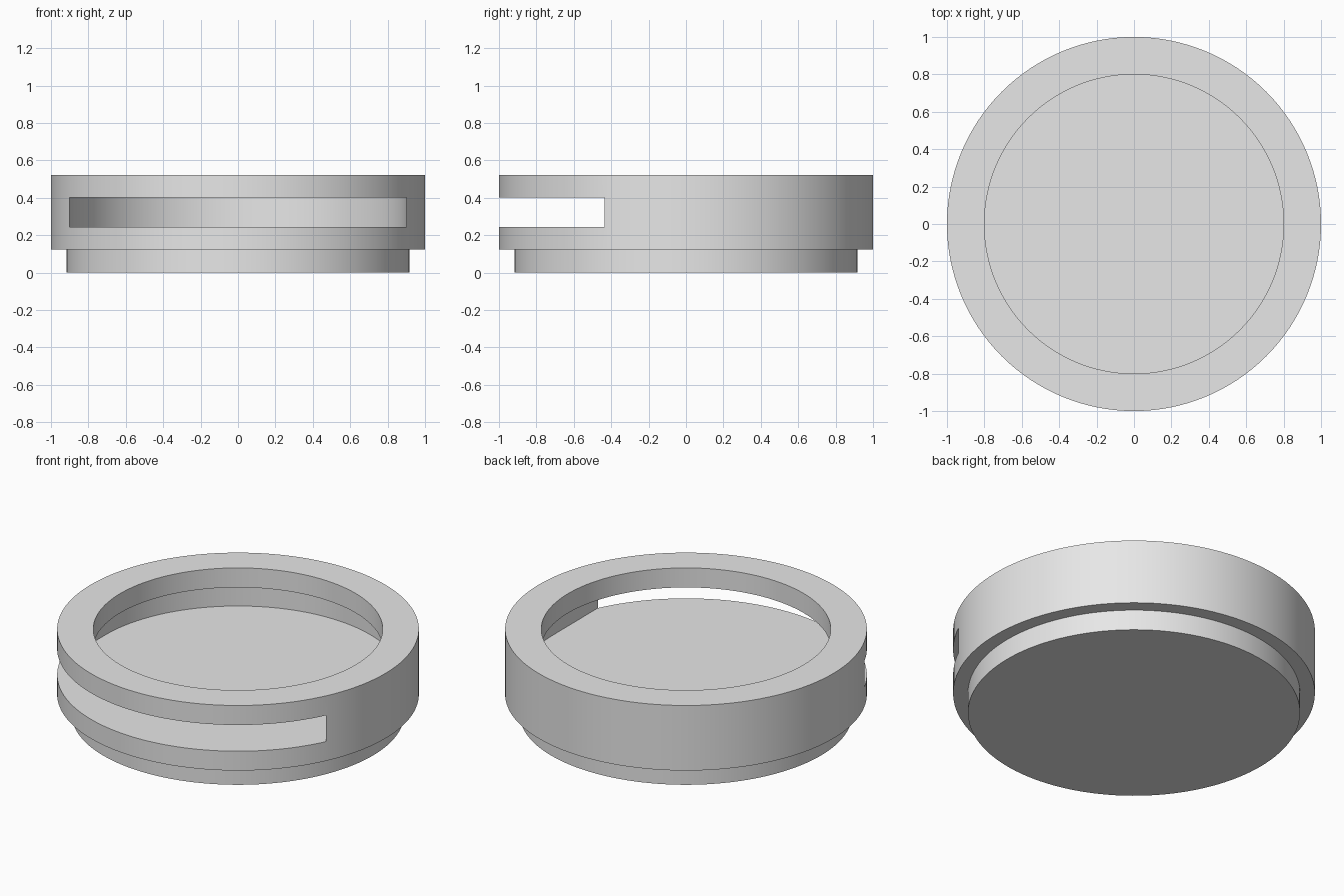
import bpy, bmesh, math

cube = bpy.data.objects.get("Cube")
if cube:
    bpy.data.objects.remove(cube, do_unlink=True)

SEGMENTS = 128
STEP_Z, FLOOR_Z, LIP_Z, TOP_Z = 0.125, 0.243, 0.403, 0.522
BASE_R, OUTER_R, POCKET_R, OPENING_R = 0.918, 1.0, 0.9, 0.8

grey = bpy.data.materials.new("plain grey")
grey.use_nodes = True
grey.diffuse_color = (0.8, 0.8, 0.8, 1)
grey.node_tree.nodes["Principled BSDF"].inputs["Base Color"].default_value = (0.8, 0.8, 0.8, 1)


def make_object(name, bm):
    bmesh.ops.recalc_face_normals(bm, faces=bm.faces)
    mesh = bpy.data.meshes.new(name)
    bm.to_mesh(mesh)
    bm.free()
    mesh.materials.append(grey)
    obj = bpy.data.objects.new(name, mesh)
    bpy.context.collection.objects.link(obj)
    return obj


def lathe(name, profile):
    """Closed solid from rings of (radius, height), capped at both ends."""
    bm = bmesh.new()
    angles = [2 * math.pi * i / SEGMENTS for i in range(SEGMENTS)]
    rings = [[bm.verts.new((r * math.cos(a), r * math.sin(a), z)) for a in angles]
             for r, z in profile]
    for low, high in zip(rings, rings[1:]):
        for i in range(SEGMENTS):
            j = (i + 1) % SEGMENTS
            bm.faces.new((low[i], low[j], high[j], high[i]))
    bm.faces.new(rings[0])
    bm.faces.new(rings[-1])
    return make_object(name, bm)


# Stepped round body with the top opening sunk part-way into the pocket
sunk_z = (FLOOR_Z + LIP_Z) / 2
body = lathe("round_holder", [
    (BASE_R, 0), (BASE_R, STEP_Z), (OUTER_R, STEP_Z), (OUTER_R, TOP_Z),
    (OPENING_R, TOP_Z), (OPENING_R, sunk_z)])

# Pocket cutter: half round at the back, straight sides out through the front
bm = bmesh.new()
half = SEGMENTS // 2
outline = [(POCKET_R * math.cos(math.pi * i / half), POCKET_R * math.sin(math.pi * i / half))
           for i in range(half + 1)]
outline += [(-POCKET_R, -1.2), (POCKET_R, -1.2)]
face = bm.faces.new([bm.verts.new((x, y, FLOOR_Z)) for x, y in outline])
extruded = bmesh.ops.extrude_face_region(bm, geom=[face])["geom"]
bmesh.ops.translate(bm, vec=(0, 0, LIP_Z - FLOOR_Z),
                    verts=[v for v in extruded if isinstance(v, bmesh.types.BMVert)])
cutter = make_object("pocket_cutter", bm)
cutter.hide_render = True

# Cut the slot and pocket
cut = body.modifiers.new("pocket", "BOOLEAN")
cut.operation = "DIFFERENCE"
cut.solver = "EXACT"
cut.object = cutter
bpy.ops.object.select_all(action="DESELECT")
bpy.context.view_layer.objects.active = body
body.select_set(True)
bpy.ops.object.modifier_apply(modifier=cut.name)
bpy.data.objects.remove(cutter, do_unlink=True)
bpy.ops.object.shade_smooth_by_angle(angle=math.radians(30))
